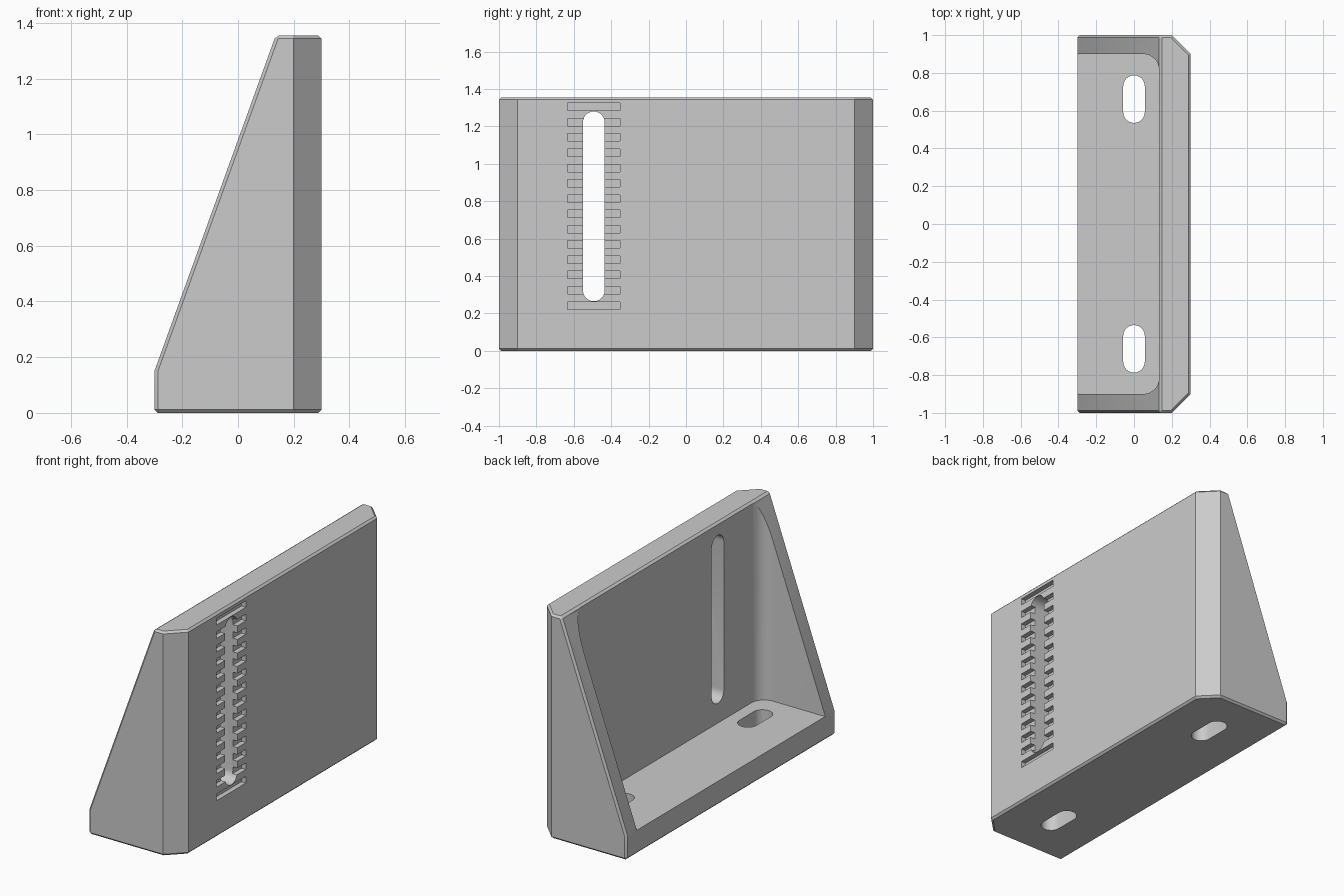
import bpy
import bmesh
from math import sin, cos, pi, radians
from mathutils import Vector

cube = bpy.data.objects.get("Cube")
if cube:
    bpy.data.objects.remove(cube, do_unlink=True)

HEIGHT = 1.355
FLOOR = 0.145
WALL_X = 0.133

grey = bpy.data.materials.new("plain grey")
grey.use_nodes = True
colour = (0.6, 0.6, 0.6, 1)
grey.diffuse_color = colour
grey.node_tree.nodes["Principled BSDF"].inputs["Base Color"].default_value = colour


def prism(name, points, direction):
    """Extrude a closed outline along a direction into a solid object."""
    bm = bmesh.new()
    face = bm.faces.new([bm.verts.new(p) for p in points])
    out = bmesh.ops.extrude_face_region(bm, geom=[face])
    moved = [v for v in out["geom"] if isinstance(v, bmesh.types.BMVert)]
    bmesh.ops.translate(bm, verts=moved, vec=Vector(direction))
    bmesh.ops.recalc_face_normals(bm, faces=bm.faces[:])
    mesh = bpy.data.meshes.new(name)
    bm.to_mesh(mesh)
    bm.free()
    obj = bpy.data.objects.new(name, mesh)
    bpy.context.collection.objects.link(obj)
    mesh.materials.append(grey)
    return obj


def box(name, low, high):
    (x0, y0, z0), (x1, y1, z1) = low, high
    outline = [(x0, y0, z0), (x0, y1, z0), (x0, y1, z1), (x0, y0, z1)]
    return prism(name, outline, (x1 - x0, 0, 0))


def arc(u, v, r, start, end, steps=12):
    angles = [start + (end - start) * i / steps for i in range(steps + 1)]
    return [(u + r * cos(a), v + r * sin(a)) for a in angles]


def stadium(v0, v1, u, r):
    """Slot outline, long along v."""
    return arc(u, v1 - r, r, 0, pi) + arc(u, v0 + r, r, pi, 2 * pi)


def cut(target, cutter):
    cutter.hide_render = True
    mod = target.modifiers.new("cut", "BOOLEAN")
    mod.object = cutter
    mod.operation = "DIFFERENCE"
    mod.solver = "EXACT"
    bpy.context.view_layer.objects.active = target
    bpy.ops.object.modifier_apply(modifier=mod.name)
    bpy.data.objects.remove(cutter, do_unlink=True)


# Wedge-shaped body
side = [(-0.3, 0), (0.3, 0), (0.3, HEIGHT), (0.1354, HEIGHT), (-0.3, 0.15)]
bracket = prism("angle_bracket", [(x, -1, z) for x, z in side], (0, 2, 0))

# Wide chamfers on the upright face, then a fine chamfer on the outer rim
bm = bmesh.new()
bm.from_mesh(bracket.data)


def is_upright(e):
    a, b = (v.co for v in e.verts)
    return abs(a.z - b.z) > 0.1 and min(a.x, b.x) > 0.15


def is_step(e):
    return all(abs(v.co.z - 0.15) < 0.01 for v in e.verts)


bmesh.ops.bevel(bm, geom=[e for e in bm.edges if is_upright(e)],
                offset=0.1, segments=1, affect="EDGES")
rim = [e for e in bm.edges if not is_upright(e) and not is_step(e)]
bmesh.ops.bevel(bm, geom=rim, offset=0.012, segments=1, affect="EDGES")
bmesh.ops.recalc_face_normals(bm, faces=bm.faces[:])
bm.to_mesh(bracket.data)
bm.free()

# Open pocket with rounded inner corners
r = 0.085
pocket = [(-0.6, -0.9)]
pocket += arc(WALL_X - r, -0.9 + r, r, -pi / 2, 0)
pocket += arc(WALL_X - r, 0.9 - r, r, 0, pi / 2)
pocket += [(-0.6, 0.9)]
cut(bracket, prism("pocket", [(x, y, FLOOR) for x, y in pocket], (0, 0, 2)))

# Mounting slots in the floor
for s in (-1, 1):
    low, high = sorted((s * 0.535, s * 0.787))
    slot = [(x, y, -0.1) for x, y in stadium(low, high, 0, 0.057)]
    cut(bracket, prism("floor_slot", slot, (0, 0, 0.5)))

# Tall adjustment slot through the upright wall
slot = [(0, y, z) for y, z in stadium(0.265, 1.28, -0.493, 0.058)]
cut(bracket, prism("wall_slot", slot, (0.5, 0, 0)))

# Ladder of shallow grooves across the tall slot
for i in range(14):
    z = 0.242 + i * 0.0817
    cut(bracket, box("groove", (0.27, -0.633, z - 0.02), (0.4, -0.353, z + 0.02)))

bpy.ops.object.select_all(action="DESELECT")
bracket.select_set(True)
bpy.context.view_layer.objects.active = bracket
bpy.ops.object.shade_smooth_by_angle(angle=radians(25))
